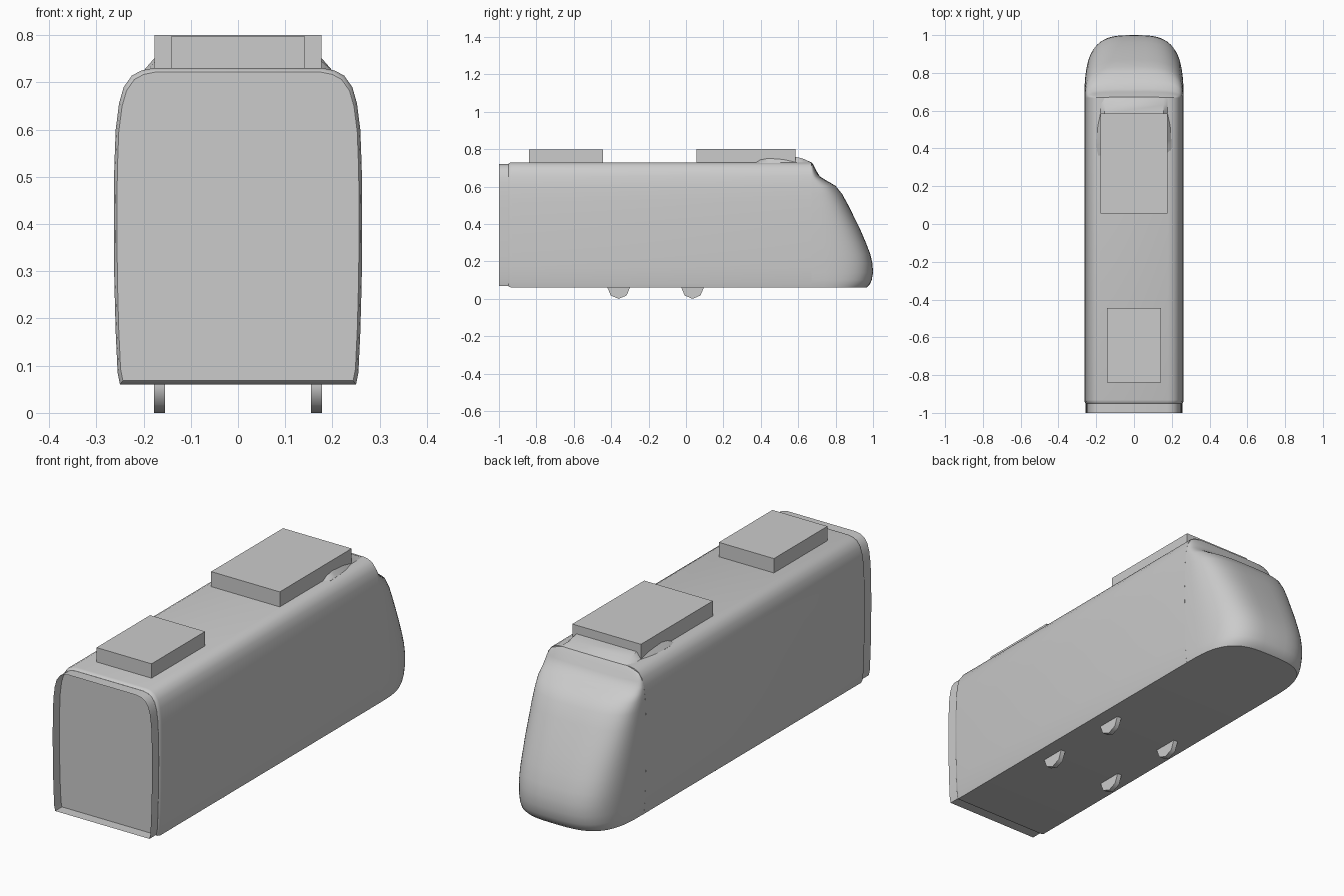
import bpy, bmesh, math

cube = bpy.data.objects.get("Cube")
if cube:
    bpy.data.objects.remove(cube, do_unlink=True)

grey = bpy.data.materials.new("plain grey")
grey.use_nodes = True
grey.diffuse_color = (0.6, 0.6, 0.6, 1)
grey.node_tree.nodes["Principled BSDF"].inputs["Base Color"].default_value = (0.6, 0.6, 0.6, 1)


def finish(name, bm, smooth=None):
    bmesh.ops.recalc_face_normals(bm, faces=bm.faces)
    mesh = bpy.data.meshes.new(name)
    bm.to_mesh(mesh)
    bm.free()
    mesh.materials.append(grey)
    obj = bpy.data.objects.new(name, mesh)
    bpy.context.collection.objects.link(obj)
    if smooth:
        bpy.ops.object.select_all(action='DESELECT')
        obj.select_set(True)
        bpy.context.view_layer.objects.active = obj
        bpy.ops.object.shade_smooth_by_angle(angle=math.radians(smooth))
    return obj


def loft(name, rings, closed=True, caps=(True, True), smooth=35):
    """Skin a list of equal-length point rings."""
    bm = bmesh.new()
    rows = [[bm.verts.new(p) for p in ring] for ring in rings]
    n = len(rows[0])
    for a, b in zip(rows, rows[1:]):
        for i in range(n if closed else n - 1):
            j = (i + 1) % n
            bm.faces.new((a[i], a[j], b[j], b[i]))
    for row, cap in zip((rows[0], rows[-1]), caps):
        if cap:
            bm.faces.new(row)
    return finish(name, bm, smooth)


def box(name, x, y0, y1, z0, z1):
    ring = [(-x, y0), (x, y0), (x, y1), (-x, y1)]
    return loft(name, [[(a, b, z) for a, b in ring] for z in (z0, z1)], smooth=None)


# Carriage cross-section: half width against height
SIDE = [(0.25, 0.06), (0.255, 0.085), (0.259, 0.17), (0.262, 0.28), (0.263, 0.42),
        (0.262, 0.52), (0.259, 0.60), (0.252, 0.655), (0.242, 0.69), (0.225, 0.714),
        (0.205, 0.725), (0.18, 0.73)]
SECTION = SIDE + [(-x, z) for x, z in reversed(SIDE)]
MID = 0.395


def section(y, s=1.0):
    return [(x * s, y, MID + (z - MID) * s) for x, z in SECTION]


def lookup(table, z):
    for (v0, z0), (v1, z1) in zip(table, table[1:]):
        if z <= z1:
            return v0 + (v1 - v0) * (z - z0) / (z1 - z0)
    return table[-1][0]


# Main body with softened rear edge, and open gangway sleeve
loft("carriage_body", [section(-0.95, 0.975), section(-0.945, 0.99),
                       section(-0.932), section(0.67)])
loft("gangway_sleeve", [section(-1.0, 0.974), section(-0.945, 0.974)], caps=(False, False))

# Streamlined nose: horizontal slices, each a rounded plan curve
NOSE = [(0.965, 0.06), (0.982, 0.075), (0.993, 0.10), (1.0, 0.14), (0.997, 0.19),
        (0.985, 0.24), (0.962, 0.30), (0.932, 0.37), (0.90, 0.435), (0.868, 0.50),
        (0.835, 0.56), (0.80, 0.604), (0.755, 0.63), (0.715, 0.655), (0.70, 0.68),
        (0.685, 0.71), (0.672, 0.73)]
START, POWER, STEPS = 0.665, 2 / 3.2, 32
slices = []
for tip, z in NOSE:
    w = lookup(SIDE, z)
    ring = []
    for i in range(STEPS + 1):
        t = math.pi * i / STEPS
        c, s = math.cos(t), max(math.sin(t), 0)
        ring.append((math.copysign(w * abs(c) ** POWER, c),
                     START + (tip - START) * s ** POWER, z))
    slices.append(ring)
loft("cab_nose", slices, closed=False)

# Roof equipment
box("rear_roof_unit", 0.142, -0.84, -0.445, 0.725, 0.797)
box("front_roof_unit", 0.177, 0.055, 0.585, 0.725, 0.80)

# Low fairing around the front roof unit
fairing = []
for y, w, h in [(0.36, 0.19, 0.73), (0.40, 0.198, 0.748), (0.44, 0.198, 0.756),
                (0.52, 0.192, 0.757), (0.585, 0.18, 0.76), (0.63, 0.18, 0.748),
                (0.668, 0.18, 0.73)]:
    fairing.append([(-w, y, 0.72), (-w, y, 0.727), (-w + 0.025, y, h),
                    (w - 0.025, y, h), (w, y, 0.727), (w, y, 0.72)])
loft("roof_fairing", fairing)

# Wheels: eight-sided discs half sunk into the floor
for side, sx in (("left", 1), ("right", -1)):
    for place, y in (("rear", -0.36), ("front", 0.035)):
        rings = []
        for x in (0.155, 0.178):
            rings.append([(sx * x, y + 0.06 * math.sin(k * math.pi / 4),
                           0.06 - 0.06 * math.cos(k * math.pi / 4)) for k in range(8)])
        loft(f"{place}_{side}_wheel", rings, smooth=50)
